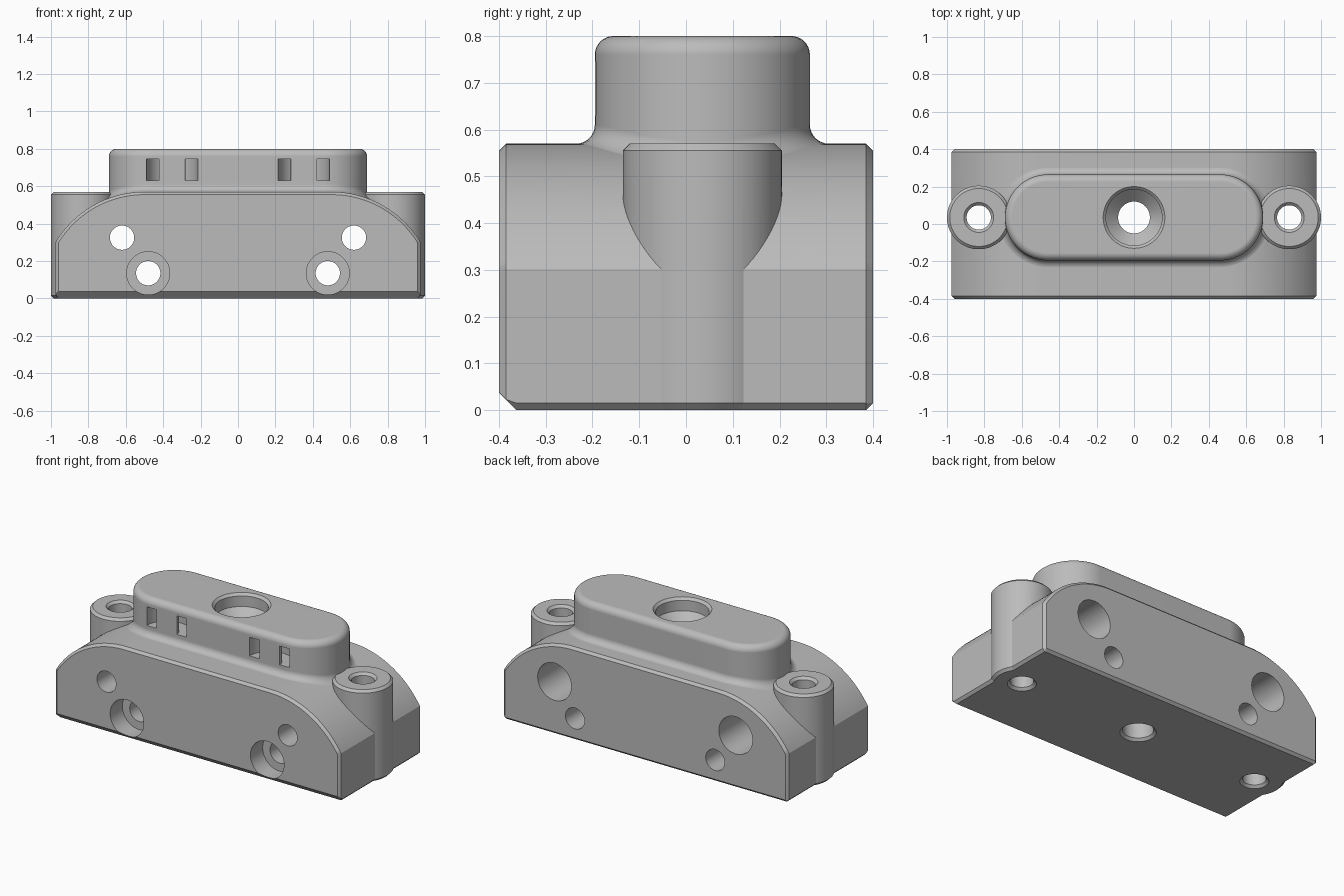
import bpy, bmesh
from math import sin, cos, pi, acos, sqrt, radians

cube = bpy.data.objects.get("Cube")
if cube:
    bpy.data.objects.remove(cube, do_unlink=True)

# One plain grey for the whole casting
grey = bpy.data.materials.new("plain_grey")
grey.use_nodes = True
color = (0.5, 0.5, 0.5, 1)
grey.diffuse_color = color
grey.node_tree.nodes["Principled BSDF"].inputs["Base Color"].default_value = color

HALF, TOP, SHOULDER, ARC = 0.975, 0.57, 0.5, 0.555
MID_Y = 0.035
CH = 0.015


def loft(name, rings):
    """Closed solid skinned through rings with equal point counts."""
    bm = bmesh.new()
    loops = [[bm.verts.new(p) for p in ring] for ring in rings]
    n = len(loops[0])
    for a, b in zip(loops, loops[1:]):
        for i in range(n):
            j = (i + 1) % n
            bm.faces.new((a[i], a[j], b[j], b[i]))
    bm.faces.new(loops[0])
    bm.faces.new(loops[-1])
    bmesh.ops.recalc_face_normals(bm, faces=bm.faces)
    mesh = bpy.data.meshes.new(name)
    bm.to_mesh(mesh)
    bm.free()
    mesh.materials.append(grey)
    obj = bpy.data.objects.new(name, mesh)
    bpy.context.scene.collection.objects.link(obj)
    return obj


def turned(name, axis, u, v, steps, n=64):
    """Turned solid from (radius, distance) steps along y or z."""
    rings = []
    for r, t in steps:
        ring = []
        for i in range(n):
            p, q = u + r * cos(2 * pi * i / n), v + r * sin(2 * pi * i / n)
            ring.append((p, q, t) if axis == "z" else (p, t, q))
        rings.append(ring)
    return loft(name, rings)


def body_height(x):
    dx = max(abs(x) - SHOULDER, 0)
    return TOP - ARC + sqrt(ARC ** 2 - dx ** 2)


def body_ring(y, inset, bottom):
    """Arched outline, inset for the edge chamfers."""
    w, r = HALF - inset, ARC - inset
    c = max(CH - bottom, 0.001)
    end = acos((w - SHOULDER) / r)
    half = [(w - c, bottom), (w, bottom + c)]
    for i in range(25):
        a = end + (pi / 2 - end) * i / 24
        half.append((SHOULDER + r * cos(a), TOP - ARC + r * sin(a)))
    outline = half + [(-x, z) for x, z in reversed(half)]
    return [(x, y, z) for x, z in outline]


def hub_ring(offset, height, n=28):
    """Stadium outline; height is a function of x."""
    r = 0.23 + offset
    pts = []
    for side, start in ((1, -pi / 2), (-1, pi / 2)):
        for i in range(n + 1):
            a = start + pi * i / n
            x = side * 0.46 + r * cos(a)
            pts.append((x, MID_Y + r * sin(a), height(x)))
    return pts


# Arched body with chamfered edges and a wider chamfer at the front foot
housing = loft("housing", [
    body_ring(-0.4, CH, 0.037), body_ring(-0.385, 0, 0.022),
    body_ring(-0.363, 0, 0), body_ring(0.385, 0, 0), body_ring(0.4, CH, CH)])

# Raised hub: flared foot following the body, rounded top rim
F = 0.04
hub_rings = [hub_ring(F, lambda x: body_height(x) - 0.06)]
for i in range(9):
    a = pi / 2 * i / 8
    lift = F * (1 - cos(a)) - (0.001 if i == 0 else 0)
    hub_rings.append(hub_ring(F * (1 - sin(a)), lambda x: body_height(x) + lift))
for i in range(9):
    a = pi / 2 * i / 8
    hub_rings.append(hub_ring(F * (cos(a) - 1), lambda x: 0.80 - F + F * sin(a)))
adds = [loft("hub", hub_rings)]

# Centre bore with countersunk seat
cuts = [turned("centre_bore", "z", 0, MID_Y, [
    (0.11, -0.01), (0.085, CH), (0.085, 0.655), (0.15, 0.72),
    (0.15, 0.785), (0.175, 0.81)])]

for s in (-1, 1):
    # Screw ears and their holes
    adds.append(turned("ear", "z", s * 0.83, MID_Y, [
        (0.155, 0), (0.17, CH), (0.17, TOP - CH), (0.155, TOP)], 72))
    cuts.append(turned("ear_hole", "z", s * 0.83, MID_Y, [
        (0.09, -0.01), (0.065, CH), (0.065, TOP - CH), (0.09, TOP + 0.01)]))
    # Cross holes: lower pair counterbored at the front, upper pair at the back
    cuts.append(turned("lower_hole", "y", s * 0.48, 0.135, [
        (0.115, -0.5), (0.115, -0.28), (0.065, -0.28), (0.065, 0.5)]))
    cuts.append(turned("upper_hole", "y", s * 0.62, 0.325, [
        (0.065, -0.5), (0.065, 0), (0.115, 0), (0.115, 0.5)]))
    # Curved tie channel opening as two slots on the hub front
    channel = []
    for i in range(25):
        a = -0.3 + (pi + 0.6) * i / 24
        channel.append([(s * 0.352 + r * cos(a), -0.195 + r * sin(a), z)
                        for r, z in ((0.07, 0.63), (0.137, 0.63),
                                     (0.137, 0.745), (0.07, 0.745))])
    cuts.append(loft("tie_channel", channel))

# Join the solids, cut the holes, and bake the result
for tool in adds + cuts:
    mod = housing.modifiers.new(tool.name, "BOOLEAN")
    mod.operation = "UNION" if tool in adds else "DIFFERENCE"
    mod.solver = "EXACT"
    mod.object = tool
graph = bpy.context.evaluated_depsgraph_get()
graph.update()
baked = bpy.data.meshes.new_from_object(housing.evaluated_get(graph))
housing.modifiers.clear()
housing.data = baked
for tool in adds + cuts:
    bpy.data.objects.remove(tool, do_unlink=True)
baked.materials.clear()
baked.materials.append(grey)
for poly in baked.polygons:
    poly.material_index = 0

# Smooth curved walls while keeping the crisp edges
bpy.ops.object.select_all(action="DESELECT")
housing.select_set(True)
bpy.context.view_layer.objects.active = housing
bpy.ops.object.shade_smooth_by_angle(angle=radians(30))
weighted = housing.modifiers.new("weighted_normals", "WEIGHTED_NORMAL")
weighted.keep_sharp = True
